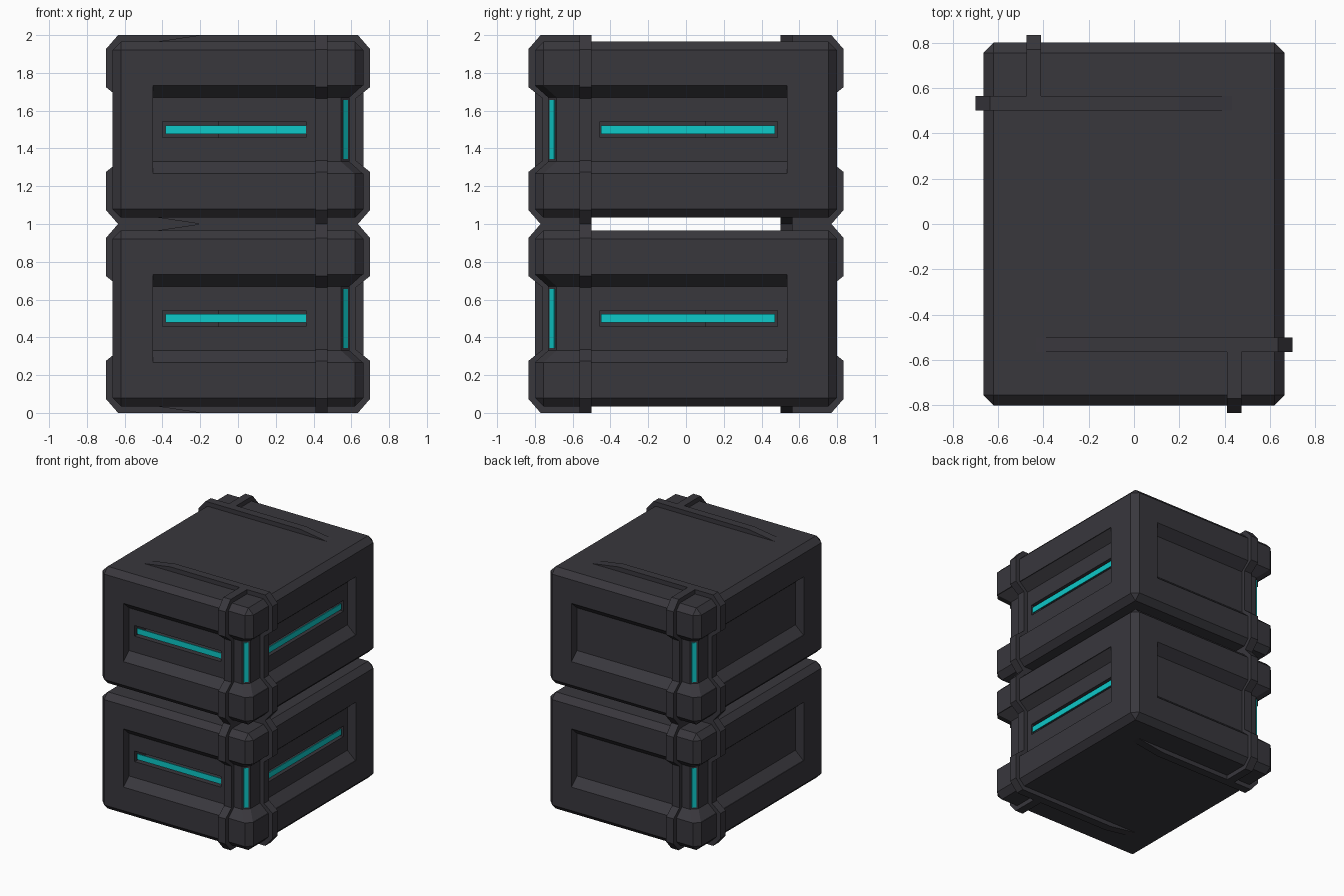
import bpy, bmesh
from math import pi
from mathutils import Matrix, Vector

if "Cube" in bpy.data.objects:
    bpy.data.objects.remove(bpy.data.objects["Cube"], do_unlink=True)


def material(name, rgb):
    m = bpy.data.materials.new(name)
    m.use_nodes = True
    m.diffuse_color = (*rgb, 1)
    m.node_tree.nodes["Principled BSDF"].inputs["Base Color"].default_value = (*rgb, 1)
    return m


charcoal = material("charcoal", (0.040, 0.038, 0.046))
cyan = material("cyan glow", (0.004, 0.58, 0.58))
TURN = Matrix.Rotation(pi, 4, "Z")
CENTRES = (0.5, 1.5)


def make(name, bm, mat):
    bmesh.ops.recalc_face_normals(bm, faces=bm.faces)
    me = bpy.data.meshes.new(name)
    bm.to_mesh(me)
    bm.free()
    me.materials.append(mat)
    ob = bpy.data.objects.new(name, me)
    bpy.context.scene.collection.objects.link(ob)
    return ob


def box(lo, hi):
    bm = bmesh.new()
    bmesh.ops.create_cube(bm, size=1)
    lo, hi = Vector(lo), Vector(hi)
    for v in bm.verts:
        v.co = (lo + hi) / 2 + v.co * (hi - lo)
    return bm


def loft(rings):
    """Join equal closed rings of points, capping both ends."""
    bm = bmesh.new()
    rows = [[bm.verts.new(p) for p in ring] for ring in rings]
    for a, b in zip(rows, rows[1:]):
        for i in range(len(a)):
            j = (i + 1) % len(a)
            bm.faces.new((a[i], a[j], b[j], b[i]))
    bm.faces.new(rows[0])
    bm.faces.new(rows[-1])
    return bm


def place(ob, name):
    """Repeat a part on the opposite corner and on both crates."""
    for c, z in zip(("lower", "upper"), CENTRES):
        for side, rot in (("front", Matrix()), ("back", TURN)):
            o = bpy.data.objects.new(f"{c}_{side}_{name}", ob.data)
            o.matrix_world = Matrix.Translation((0, 0, z)) @ rot
            bpy.context.scene.collection.objects.link(o)
    bpy.data.objects.remove(ob)


# Crate body with chamfered edges
bm = box((-0.665, -0.8, -0.465), (0.665, 0.8, 0.465))
bmesh.ops.bevel(bm, geom=bm.edges[:], offset=0.045, segments=1, affect="EDGES")
body = make("crate_body", bm, charcoal)


# Recess that wraps round the guarded corner, with sloped top and bottom
def recess():
    path = [((-0.45, -0.73), (0, -1)), ((0.545, -0.73), (1, -1)),
            ((0.59, -0.685), (1, -1)), ((0.59, 0.535), (1, 0))]
    profile = [(0, -0.17), (0.07, -0.2325), (0.2, -0.2325),
               (0.2, 0.2325), (0.07, 0.2325), (0, 0.17)]
    return loft([[(p[0] + n[0] * d, p[1] + n[1] * d, z) for d, z in profile]
                 for p, n in path])


# Cut the recesses and the see-through light slots
S = 0.0425
cuts = [recess,
        lambda: box((-0.4, -1, -S), (0.36, 0.1, S)),
        lambda: box((-0.1, -0.455, -S), (1, 0.485, S))]
cutters = []
for cut in cuts:
    for rot in (Matrix(), TURN):
        bm = cut()
        bm.transform(rot)
        c = make("cutter", bm, charcoal)
        c.hide_render = True
        cutters.append(c)
        mod = body.modifiers.new("cut", "BOOLEAN")
        mod.operation, mod.solver, mod.object = "DIFFERENCE", "EXACT", c
dg = bpy.context.evaluated_depsgraph_get()
shell = bpy.data.meshes.new_from_object(body.evaluated_get(dg))
for ob in cutters + [body]:
    bpy.data.objects.remove(ob)
for c, z in zip(("lower", "upper"), CENTRES):
    o = bpy.data.objects.new(c + "_crate_body", shell)
    o.location.z = z
    bpy.context.scene.collection.objects.link(o)


# Raised straps that follow the crate outline over top, side and bottom
def strap(reach, tip, a, b, point):
    half = [*tip, (reach - 0.065, 0.5), (reach, 0.425), (reach, 0.225),
            (reach - 0.075, 0.165)]
    inner = [(reach - 0.17, 0.42), (tip[0][0], 0.42)]
    outline = half + [(u, -z) for u, z in reversed(half)]
    outline += [(u, -z) for u, z in reversed(inner)] + inner
    return loft([[point(u, t, z) for u, z in outline] for t in (a, b)])


place(make("strap", strap(0.7, [(-0.44, 0.464), (-0.2, 0.5)], -0.565, -0.5,
                          lambda u, t, z: (u, t, z)), charcoal), "long_strap")
place(make("strap", strap(0.835, [(0.51, 0.5)], 0.41, 0.475,
                          lambda u, t, z: (t, -u, z)), charcoal), "short_strap")

# Light bars in the slots
L = 0.0225
place(make("bar", box((-0.385, -0.725, -L), (0.36, -0.717, L)), cyan), "light_bar")
place(make("bar", box((0.577, -0.45, -L), (0.585, 0.47, L)), cyan), "side_light_bar")

# Upright light on the chamfered corner
bm = box((-0.018, -0.004, -0.157), (0.018, 0.004, 0.157))
bm.transform(Matrix.Translation((0.5675, -0.7075, 0)) @ Matrix.Rotation(pi / 4, 4, "Z"))
place(make("light", bm, cyan), "corner_light")
